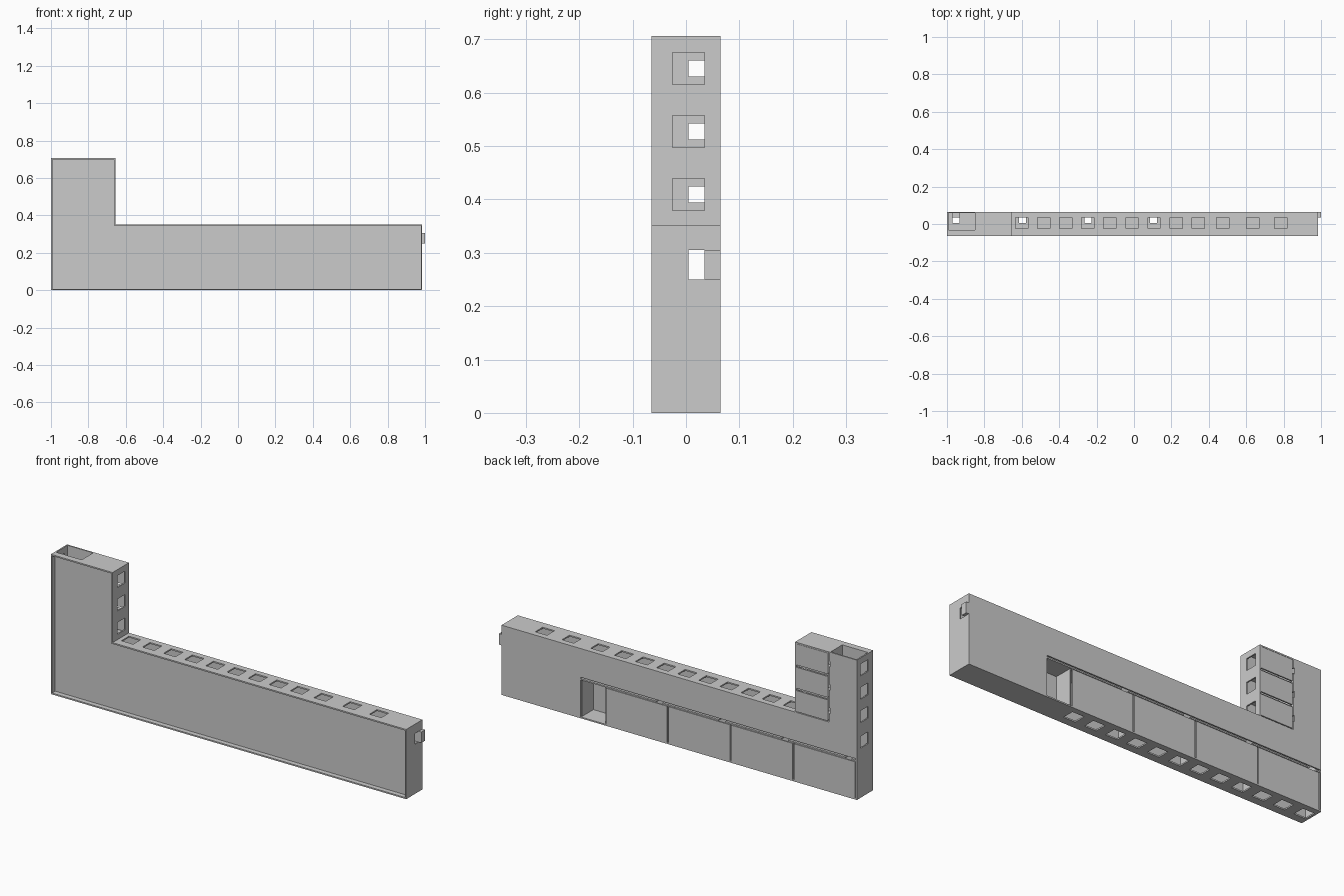
import bpy, bmesh
from mathutils import Vector

cube = bpy.data.objects.get("Cube")
if cube:
    bpy.data.objects.remove(cube)

T = 0.007                      # sheet thickness
L, R, STEP = -1.0, 0.985, -0.655
LOW, TOP = 0.352, 0.706
FRONT, BACK = -0.065, 0.065
PANEL = -0.04                  # outer face of the recessed front panel
INNER = PANEL + T
SHELF = 0.2
SHAFT = -0.85
BAYS = [-0.644, -0.294, 0.056, 0.406]
PITCH = 0.118
DOOR_END = 0.544


def plate(name, axis, at, u, v, holes=(), thick=T):
    """Sheet normal to axis, spanning u and v, with rectangular cut-outs (u0, u1, v0, v1)."""
    def stops(span, k):
        cuts = [c for h in holes for c in h[k:k + 2] if span[0] < c < span[1]]
        return sorted(set(cuts) | set(span))

    def point(a, b):
        p = [a, b]
        p.insert(axis, at)
        return Vector(p)

    us, vs = stops(u, 0), stops(v, 2)
    bm = bmesh.new()
    for a, b in zip(us, us[1:]):
        for c, d in zip(vs, vs[1:]):
            mu, mv = (a + b) / 2, (c + d) / 2
            if any(h[0] < mu < h[1] and h[2] < mv < h[3] for h in holes):
                continue
            bm.faces.new([bm.verts.new(point(*q)) for q in ((a, c), (b, c), (b, d), (a, d))])
    bmesh.ops.remove_doubles(bm, verts=bm.verts, dist=1e-5)
    out = bmesh.ops.extrude_face_region(bm, geom=list(bm.faces), use_keep_orig=True)
    offset = Vector((0, 0, 0))
    offset[axis] = thick
    moved = [g for g in out["geom"] if isinstance(g, bmesh.types.BMVert)]
    bmesh.ops.translate(bm, vec=offset, verts=moved)
    bmesh.ops.recalc_face_normals(bm, faces=bm.faces)
    bmesh.ops.dissolve_limit(bm, angle_limit=0.01, verts=bm.verts, edges=bm.edges)
    mesh = bpy.data.meshes.new(name)
    bm.to_mesh(mesh)
    bm.free()
    obj = bpy.data.objects.new(name, mesh)
    bpy.context.collection.objects.link(obj)
    return obj


def window(centre, along_first=True):
    span = (centre - 0.033, centre + 0.033) if along_first else (centre - 0.03, centre + 0.03)
    across = (-0.025, 0.035)
    return span + across if along_first else across + span


bay_windows = [-0.955 + PITCH * i for i in range(12)]
tower_windows = [0.409 + PITCH * i for i in range(3)]
depth = (FRONT, BACK)
inside = (INNER, BACK - T)

# Outer shell: floor, roofs and end walls
plate("floor", 2, 0, (L, R), depth, [window(x) for x in bay_windows])
plate("low_roof", 2, LOW - T, (STEP - T, R), depth,
      [window(x) for x in bay_windows[3:] + [0.475, 0.635, 0.785]])
plate("tower_outer_wall", 0, L, depth, (T, TOP),
      [window(z, False) for z in [0.28] + tower_windows])
plate("tower_inner_wall", 0, STEP - T, depth, (LOW, TOP),
      [window(z, False) for z in tower_windows])
plate("tower_roof", 2, TOP - T, (SHAFT, STEP - T), (INNER, BACK))
plate("tower_front_rim", 2, TOP - T, (L + T, STEP - T), (FRONT, PANEL))
plate("end_wall", 0, R - T, (INNER, BACK), (T, LOW - T), [(0.005, BACK, 0.25, 0.305)])
plate("end_front_rim", 0, R - T, (FRONT, PANEL), (T, LOW - T))
plate("end_catch", 0, 0.965, (0.035, BACK), (0.25, 0.305), thick=0.035)

# Recessed front panel
plate("front_panel", 1, PANEL, (L + T, R), (T, TOP), [(STEP - T, R, LOW - T, TOP)])

# Back panel with the tower shaft, its lower bays and tower cells left open
plate("back_panel", 1, BACK - T, (L + T, R - T), (T, TOP),
      [(L + T, DOOR_END, T, SHELF + T), (SHAFT, R, LOW, TOP)])

# Long shelf with a cable notch beside every divider
notches = [(x + 0.03, x + 0.066, 0.005, BACK) for x in [L] + BAYS[:3]]
plate("long_shelf", 2, SHELF - T, (L + T, DOOR_END), (INNER, BACK), notches)

# Lower bay dividers and removable covers
for i, x in enumerate(BAYS + [DOOR_END]):
    plate(f"bay_divider_{i + 1}", 0, x - T / 2, inside, (T, SHELF - T))
for i, (a, b) in enumerate(zip([L + T] + BAYS, BAYS)):
    plate(f"bay_cover_{i + 1}", 1, BACK - T, (a + 0.004, b - 0.004), (T, SHELF - T - 0.003))

# Tower shaft wall, cell floors and cell covers
plate("shaft_wall", 0, SHAFT, (INNER, BACK), (LOW, TOP - T),
      [(0.005, BACK, z - 0.015, z + 0.015) for z in tower_windows])
for i in range(3):
    z = LOW + PITCH * i
    plate(f"cell_floor_{i + 1}", 2, z - T, (SHAFT, STEP - T), inside)
    plate(f"cell_cover_{i + 1}", 1, BACK - T, (SHAFT + 0.012, STEP - T),
          (z + 0.004, z + PITCH - 0.008))
